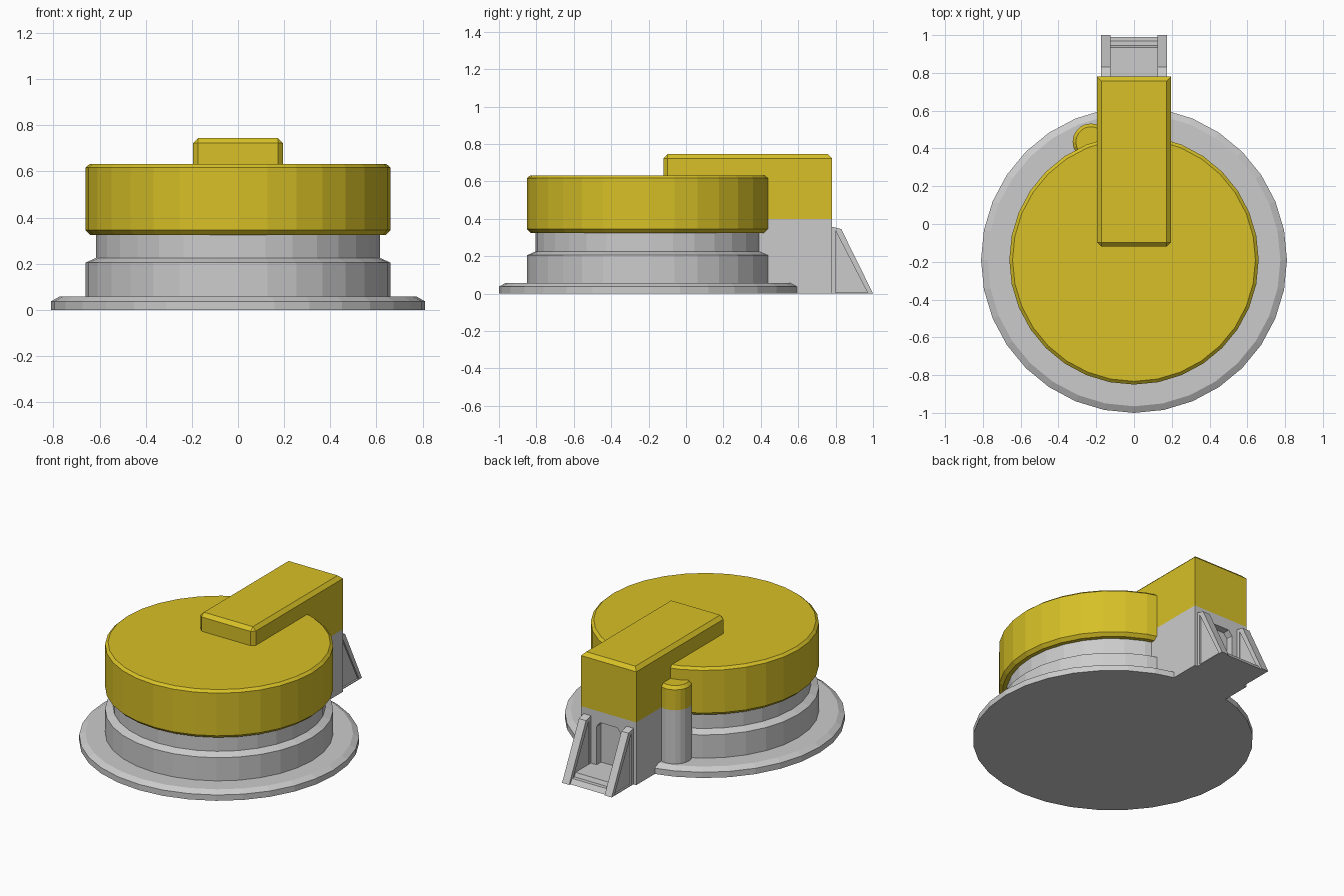
import bpy, bmesh, math

if "Cube" in bpy.data.objects:
    bpy.data.objects.remove(bpy.data.objects["Cube"])

yellow = bpy.data.materials.new("yellow_paint")
yellow.diffuse_color = (0.68, 0.53, 0.02, 1)
yellow.use_nodes = True
yellow.node_tree.nodes["Principled BSDF"].inputs["Base Color"].default_value = yellow.diffuse_color


def finish(name, bm, mat=None):
    bmesh.ops.recalc_face_normals(bm, faces=bm.faces)
    me = bpy.data.meshes.new(name)
    bm.to_mesh(me)
    bm.free()
    ob = bpy.data.objects.new(name, me)
    bpy.context.collection.objects.link(ob)
    if mat:
        me.materials.append(mat)
    return ob


def lathe(name, profile, centre, sides, mat=None):
    """Closed turned solid from (radius, z) points."""
    bm = bmesh.new()
    rings = []
    for r, z in profile:
        rings.append([bm.verts.new((centre[0] + r * math.sin(2 * math.pi * i / sides),
                                    centre[1] - r * math.cos(2 * math.pi * i / sides), z))
                      for i in range(sides)])
    for a, b in zip(rings, rings[1:]):
        for i in range(sides):
            j = (i + 1) % sides
            bm.faces.new((a[i], a[j], b[j], b[i]))
    bm.faces.new(rings[0])
    bm.faces.new(rings[-1])
    return finish(name, bm, mat)


def prism(name, outline, lo, hi, axis="x", mat=None, bevel=None, width=0.022):
    """Outline (y,z) extruded along x, or outline (x,z) extruded along y."""
    bm = bmesh.new()
    place = (lambda p, d: (d, p[0], p[1])) if axis == "x" else (lambda p, d: (p[0], d, p[1]))
    a = [bm.verts.new(place(p, lo)) for p in outline]
    b = [bm.verts.new(place(p, hi)) for p in outline]
    bm.faces.new(a)
    bm.faces.new(b)
    n = len(outline)
    for i in range(n):
        bm.faces.new((a[i], a[(i + 1) % n], b[(i + 1) % n], b[i]))
    bmesh.ops.recalc_face_normals(bm, faces=bm.faces)
    if bevel:
        edges = [e for e in bm.edges if bevel(e.verts[0].co, e.verts[1].co)]
        bmesh.ops.bevel(bm, geom=edges, offset=width, segments=1,
                        affect="EDGES", profile=0.5)
    return finish(name, bm, mat)


# round body: flanged stepped base and yellow lid
C = (0, -0.19)
lathe("round_base", [(0.81, 0), (0.81, 0.037), (0.775, 0.057), (0.66, 0.057), (0.66, 0.205),
                     (0.615, 0.225), (0.615, 0.34)], C, 32)
lathe("lid", [(0.61, 0.325), (0.64, 0.325), (0.66, 0.345), (0.66, 0.617), (0.643, 0.632)],
      C, 32, yellow)

# yellow arm: top edges and front upright edges chamfered
T = 0.745
prism("arm", [(-0.12, 0.6), (-0.12, T), (0.78, T), (0.78, 0.4), (0.3, 0.4), (0.3, 0.6)],
      -0.195, 0.195, "x", yellow,
      lambda p, q: (p.z > T - 0.001 and q.z > T - 0.001) or (p.y < -0.11 and q.y < -0.11))

# grey tower under the arm, with an open slot in its back
prism("tower", [(0.3, 0), (0.735, 0), (0.735, 0.4), (0.3, 0.4)], -0.195, 0.195)
prism("tower_back", [(-0.195, 0), (-0.085, 0), (-0.085, 0.3), (-0.06, 0.33), (0.06, 0.33),
                     (0.085, 0.3), (0.085, 0), (0.195, 0), (0.195, 0.4), (-0.195, 0.4)],
      0.735, 0.78, "y")

# pair of sloped fins: thin web inside a post and rail frame
for side, s in (("left", -1), ("right", 1)):
    prism(side + "_fin_web", [(0.79, 0), (0.98, 0), (0.81, 0.345), (0.79, 0.345)],
          s * 0.13, s * 0.165)
    prism(side + "_fin_frame", [(0.77, 0), (0.80, 0), (0.80, 0.335), (0.97, 0.006),
                                (0.80, 0.006), (0.80, 0), (1.0, 0), (0.83, 0.345), (0.77, 0.36)],
          s * 0.125, s * 0.175)

# low stepped floor between the fins
prism("fin_floor", [(0.72, 0), (0.99, 0), (0.97, 0.03), (0.945, 0.03), (0.935, 0.055),
                    (0.72, 0.055)], -0.126, 0.126)

# small round post beside the tower, with yellow cap
P = (-0.228, 0.435)
lathe("side_post", [(0.097, 0.03), (0.097, 0.4)], P, 20)
lathe("side_post_cap", [(0.097, 0.4), (0.097, 0.53), (0.08, 0.55)], P, 20, yellow)
